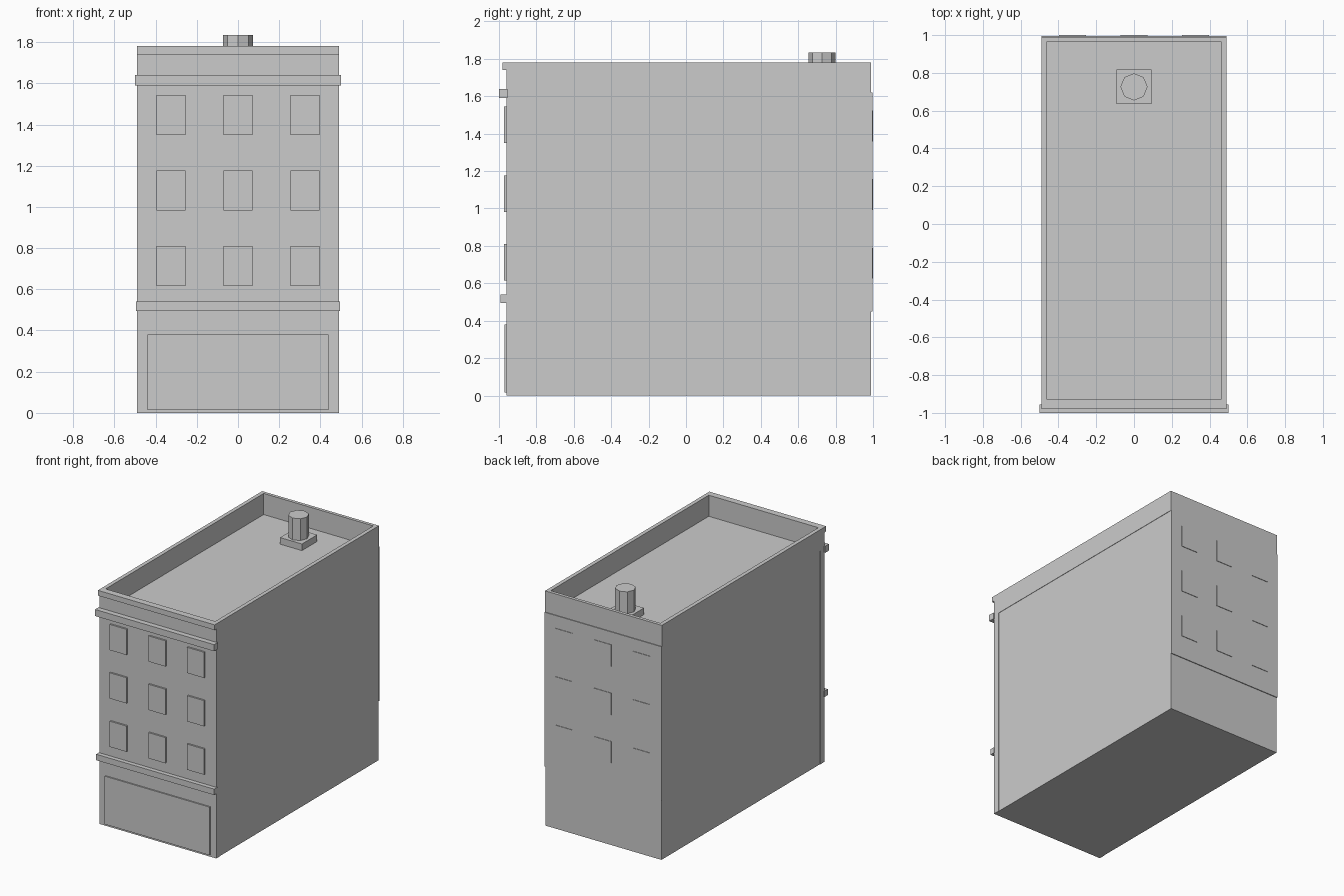
import bpy
import bmesh
from mathutils import Matrix

cube = bpy.data.objects.get("Cube")
if cube:
    bpy.data.objects.remove(cube, do_unlink=True)

grey = bpy.data.materials.new("plain grey")
grey.use_nodes = True
colour = (0.6, 0.6, 0.6, 1)
grey.diffuse_color = colour
grey.node_tree.nodes["Principled BSDF"].inputs["Base Color"].default_value = colour


def finish(name, bm):
    mesh = bpy.data.meshes.new(name)
    bm.to_mesh(mesh)
    bm.free()
    mesh.materials.append(grey)
    obj = bpy.data.objects.new(name, mesh)
    bpy.context.collection.objects.link(obj)
    return obj


def box(name, x, y, z):
    """Box from (min, max) pairs on each axis."""
    bm = bmesh.new()
    size = [b - a for a, b in (x, y, z)]
    mid = [(a + b) / 2 for a, b in (x, y, z)]
    matrix = Matrix.Translation(mid) @ Matrix.Diagonal((*size, 1))
    bmesh.ops.create_cube(bm, size=1, matrix=matrix)
    return finish(name, bm)


HALF, FRONT, BACK = 0.49, -0.96, 0.99
ROOF, TOP = 1.62, 1.78

# Main block and the slightly wider street facade
box("main_block", (-0.487, 0.487), (-0.92, BACK), (0, ROOF))
box("facade", (-HALF, HALF), (FRONT, -0.91), (0, ROOF))

# Parapet: a ring around the sunken roof
bm = bmesh.new()
rings = []
for x, y0, y1, z in ((HALF, FRONT, BACK, ROOF), (HALF, FRONT, BACK, TOP),
                     (0.46, -0.93, 0.965, TOP), (0.46, -0.93, 0.965, ROOF)):
    corners = ((-x, y0), (x, y0), (x, y1), (-x, y1))
    rings.append([bm.verts.new((cx, cy, z)) for cx, cy in corners])
for k in range(4):
    a, b = rings[k], rings[(k + 1) % 4]
    for i in range(4):
        j = (i + 1) % 4
        bm.faces.new((a[i], a[j], b[j], b[i]))
bmesh.ops.recalc_face_normals(bm, faces=bm.faces)
finish("parapet", bm)

# Front mouldings
box("coping", (-HALF, HALF), (-0.98, FRONT), (1.74, TOP))
box("upper_cornice", (-0.5, 0.5), (-1, FRONT + 0.005), (1.59, 1.64))
box("lower_cornice", (-0.495, 0.495), (-0.993, FRONT + 0.005), (0.495, 0.54))

# Ground floor shopfront and raised rear wall
box("shopfront", (-0.44, 0.44), (-0.97, FRONT), (0.015, 0.38))
box("rear_wall_panel", (-HALF, HALF), (BACK, 0.996), (0.45, ROOF))

# Window panels, three columns on three floors
for floor in range(3):
    z = 0.615 + floor * 0.367
    for col in (-1, 0, 1):
        x = col * 0.325
        span = (x - 0.071, x + 0.071)
        box("front_window", span, (-0.973, FRONT), (z, z + 0.195))
        box("rear_window", span, (BACK, 1), (z + 0.01, z + 0.175))

# Rooftop chimney on a square base
box("chimney_base", (-0.092, 0.092), (0.635, 0.818), (ROOF, 1.67))
bm = bmesh.new()
bmesh.ops.create_cone(bm, cap_ends=True, segments=8, radius1=0.072, radius2=0.072,
                      depth=0.165, matrix=Matrix.Translation((0, 0.726, 1.7525)))
finish("chimney", bm)
